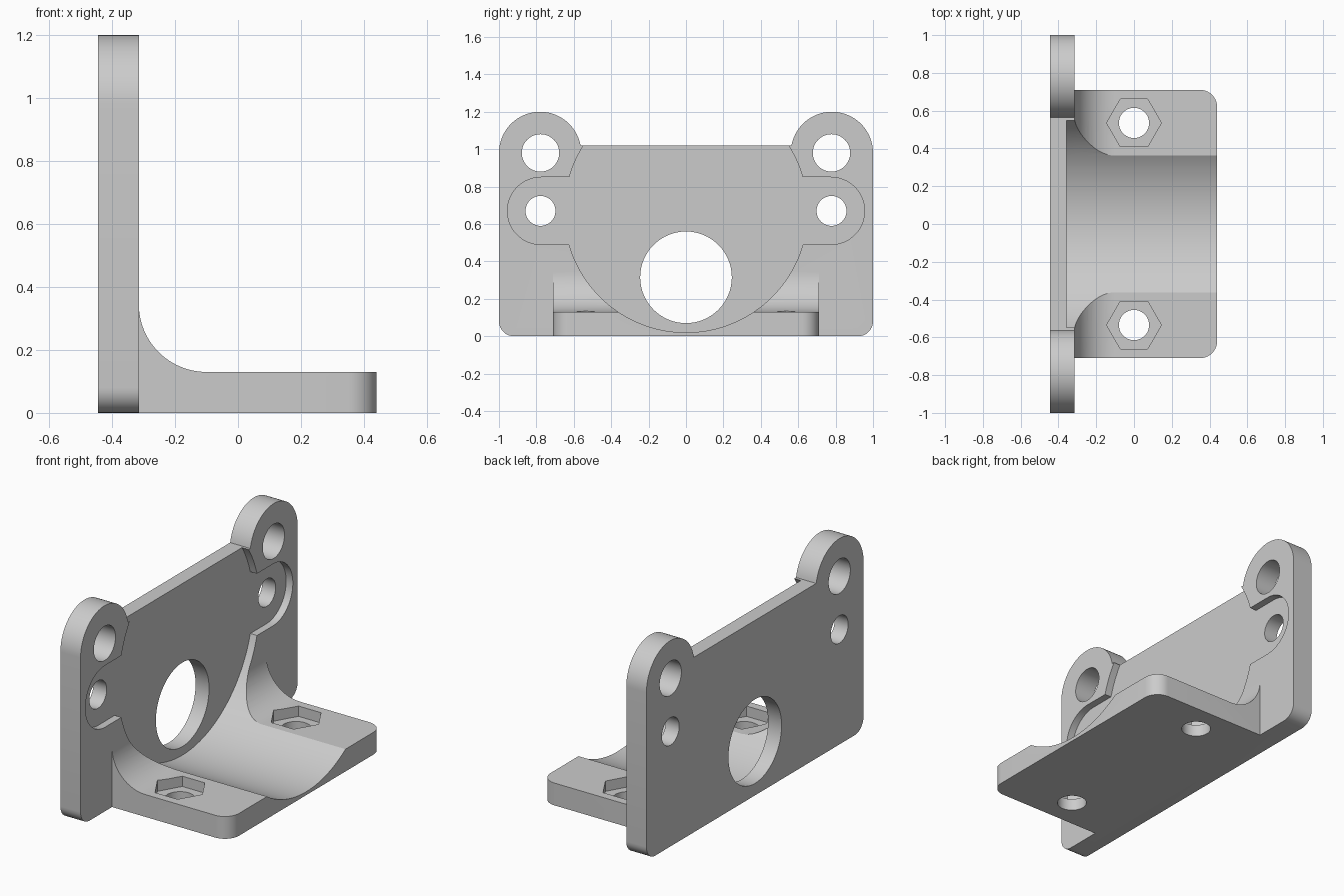
import bpy, bmesh
from math import sin, cos, pi, asin, radians
from mathutils import Vector

cube = bpy.data.objects.get("Cube")
if cube:
    bpy.data.objects.remove(cube, do_unlink=True)

grey = bpy.data.materials.new("plain_grey")
grey.use_nodes = True
colour = (0.6, 0.6, 0.6, 1)
grey.diffuse_color = colour
grey.node_tree.nodes["Principled BSDF"].inputs["Base Color"].default_value = colour


def arc(cx, cy, r, start, end, n=24):
    return [(cx + r * cos(start + (end - start) * i / n),
             cy + r * sin(start + (end - start) * i / n)) for i in range(n + 1)]


def circle(cx, cy, r, n=64):
    return arc(cx, cy, r, 0, 2 * pi, n)[:-1]


def prism(name, points, axis, low, high):
    """Extrude a flat outline along the x, y or z axis."""
    place = {"x": lambda a, b, d: (d, a, b),
             "y": lambda a, b, d: (a, d, b),
             "z": lambda a, b, d: (a, b, d)}[axis]
    bm = bmesh.new()
    face = bm.faces.new([bm.verts.new(place(a, b, low)) for a, b in points])
    out = bmesh.ops.extrude_face_region(bm, geom=[face])
    top = [v for v in out["geom"] if isinstance(v, bmesh.types.BMVert)]
    bmesh.ops.translate(bm, verts=top, vec=Vector(place(0, 0, high - low)))
    bmesh.ops.recalc_face_normals(bm, faces=bm.faces)
    mesh = bpy.data.meshes.new(name)
    bm.to_mesh(mesh)
    bm.free()
    mesh.materials.append(grey)
    obj = bpy.data.objects.new(name, mesh)
    bpy.context.collection.objects.link(obj)
    return obj


def combine(target, tool, operation):
    mod = target.modifiers.new(operation.lower(), "BOOLEAN")
    mod.operation, mod.solver, mod.object = operation, "EXACT", tool
    bpy.context.view_layer.objects.active = target
    bpy.ops.object.modifier_apply(modifier=mod.name)
    bpy.data.objects.remove(tool, do_unlink=True)


BACK, FRONT, END = -0.445, -0.315, 0.44
POCKET_Z, POCKET_R = 0.67, 0.65

# Upright plate with rounded lower corners and two ears
half = arc(0.92, 0.08, 0.08, -pi / 2, 0, 8)
half += arc(0.78, 0.98, 0.22, 0, pi - asin(0.04 / 0.22), 40)
bracket = prism("mounting_bracket", half + [(-y, z) for y, z in reversed(half)],
                "x", BACK, FRONT)

# Foot with a concave fillet up to the plate and rounded outer corners
profile = [(FRONT - 0.02, 0), (END, 0), (END, 0.13)]
profile += arc(-0.1, 0.345, 0.215, -pi / 2, -pi, 24) + [(FRONT - 0.02, 0.345)]
foot = prism("foot", profile, "y", -0.71, 0.71)
bm = bmesh.new()
bm.from_mesh(foot.data)
corners = [e for e in bm.edges if all(v.co.x > END - 0.001 for v in e.verts)
           and abs(e.verts[0].co.z - e.verts[1].co.z) > 0.1]
bmesh.ops.bevel(bm, geom=corners, offset=0.09, segments=10, profile=0.5, affect="EDGES")
bm.to_mesh(foot.data)
bm.free()
combine(bracket, foot, "UNION")

# Round motor pocket with side lugs, running out through the foot
t = asin(0.18 / POCKET_R)
outline = arc(0.775, POCKET_Z, 0.18, -pi / 2, pi / 2)
outline += arc(0, POCKET_Z, POCKET_R, t, pi - t, 64)
outline += arc(-0.775, POCKET_Z, 0.18, pi / 2, 3 * pi / 2)
outline += arc(0, POCKET_Z, POCKET_R, pi + t, 2 * pi - t, 64)
combine(bracket, prism("pocket_cutter", outline, "x", -0.358, 0.6), "DIFFERENCE")

# Large shaft hole
combine(bracket, prism("shaft_cutter", circle(0, 0.315, 0.245), "x", -0.6, -0.2), "DIFFERENCE")

for side in (-1, 1):
    # Ear hole and lug hole through the plate
    for z, r in ((0.98, 0.1), (0.67, 0.08)):
        hole = prism("plate_hole_cutter", circle(side * 0.778, z, r, 48), "x", -0.6, -0.2)
        combine(bracket, hole, "DIFFERENCE")
    # Hexagonal nut recess and bolt hole in the foot
    nut = prism("nut_cutter", circle(0, side * 0.535, 0.145, 6), "z", 0.07, 0.5)
    combine(bracket, nut, "DIFFERENCE")
    bolt = prism("bolt_cutter", circle(0, side * 0.535, 0.08, 48), "z", -0.2, 0.5)
    combine(bracket, bolt, "DIFFERENCE")

bpy.ops.object.select_all(action="DESELECT")
bracket.select_set(True)
bpy.context.view_layer.objects.active = bracket
bpy.ops.object.shade_smooth_by_angle(angle=radians(30))
